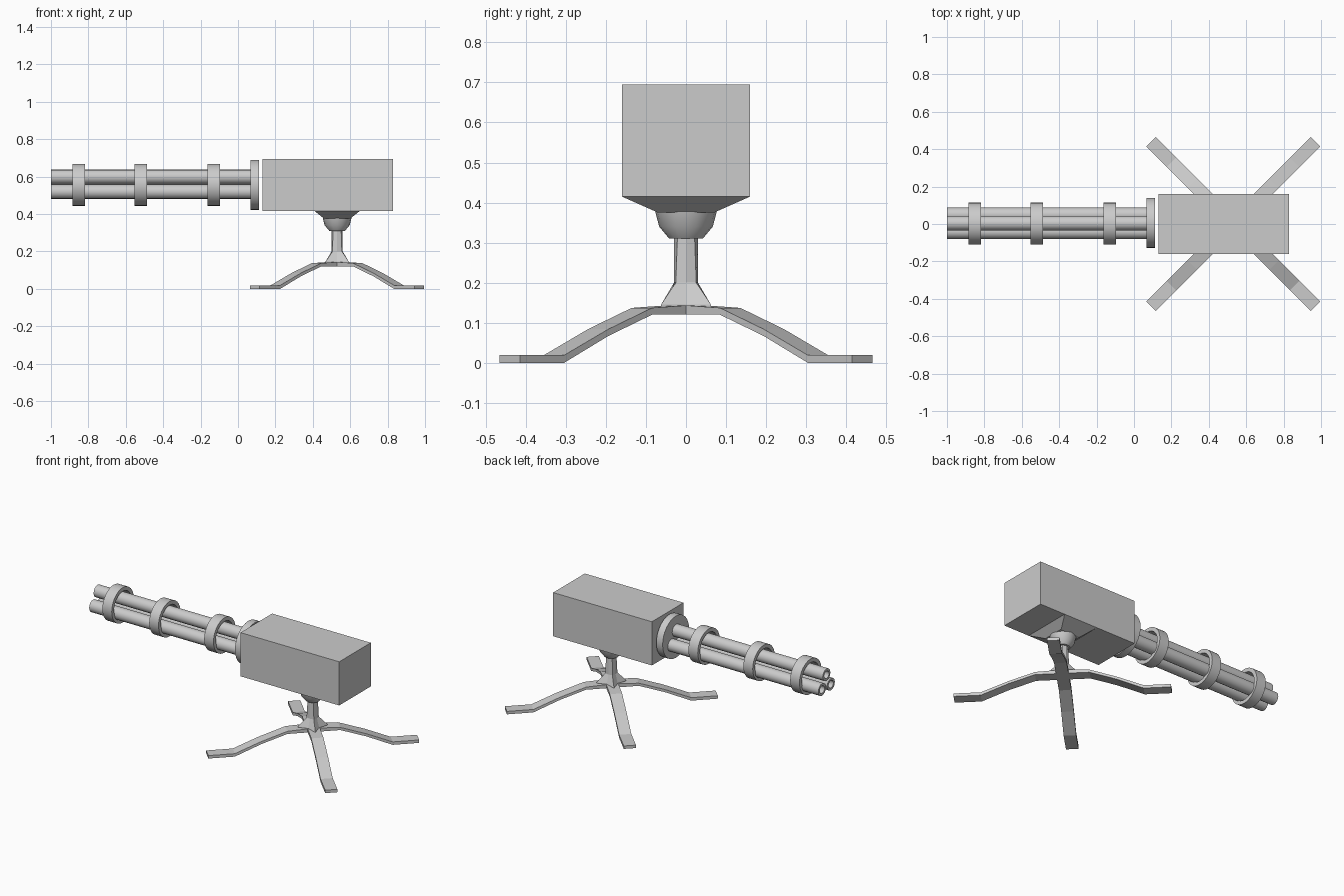
import bpy, bmesh, math
from mathutils import Vector

if "Cube" in bpy.data.objects:
    bpy.data.objects.remove(bpy.data.objects["Cube"])

CX = 0.53          # stand axis
BZ = 0.556         # barrel axis height


def make(name, verts, faces, smooth=False):
    me = bpy.data.meshes.new(name)
    bm = bmesh.new()
    vs = [bm.verts.new(v) for v in verts]
    for f in faces:
        bm.faces.new([vs[i] for i in f])
    bmesh.ops.recalc_face_normals(bm, faces=bm.faces)
    bm.to_mesh(me)
    bm.free()
    ob = bpy.data.objects.new(name, me)
    bpy.context.collection.objects.link(ob)
    if smooth:
        bpy.ops.object.select_all(action='DESELECT')
        ob.select_set(True)
        bpy.context.view_layer.objects.active = ob
        bpy.ops.object.shade_smooth_by_angle(angle=math.radians(40))
    return ob


def loft(name, rings, caps=True, smooth=False):
    """Skin equal-length rings; without caps the last ring joins the first."""
    n, m = len(rings[0]), len(rings)
    faces = []
    for k in range(m - 1 if caps else m):
        a, b = k * n, (k + 1) % m * n
        faces += [(a + i, a + (i + 1) % n, b + (i + 1) % n, b + i) for i in range(n)]
    if caps:
        faces += [tuple(range(n)), tuple(range((m - 1) * n, m * n))]
    return make(name, [v for r in rings for v in r], faces, smooth)


def x_circle(x, r, y, z, n):
    return [(x, y + r * math.cos(2 * math.pi * i / n), z + r * math.sin(2 * math.pi * i / n))
            for i in range(n)]


def z_circle(z, r, n, r_odd=None):
    out = []
    for i in range(n):
        a = 2 * math.pi * i / n
        q = r_odd if (r_odd and i % 2) else r
        out.append((CX + q * math.cos(a), q * math.sin(a), z))
    return out


def rect(z, hx, hy, cx=CX):
    return [(cx - hx, -hy, z), (cx + hx, -hy, z), (cx + hx, hy, z), (cx - hx, hy, z)]


def tube(name, x0, x1, r_out, r_in, y, z, n):
    return loft(name, [x_circle(x0, r_out, y, z, n), x_circle(x1, r_out, y, z, n),
                       x_circle(x1, r_in, y, z, n), x_circle(x0, r_in, y, z, n)],
                caps=False, smooth=True)


# Body housing and tapered mount below it
loft("housing", [rect(0.415, 0.35, 0.16, 0.48), rect(0.695, 0.35, 0.16, 0.48)])
loft("mount_taper", [rect(0.375, 0.07, 0.07), rect(0.415, 0.12, 0.16)])

# Half-ball swivel
loft("swivel_ball", [z_circle(0.31, 0.042, 16), z_circle(0.34, 0.067, 16),
                     z_circle(0.378, 0.077, 16)], smooth=True)

# Post, flaring towards the four legs
loft("post", [z_circle(0.13, 0.045, 8, 0.088), z_circle(0.145, 0.045, 8, 0.088),
              z_circle(0.20, 0.03, 8, 0.036), z_circle(0.32, 0.03, 8)])

# Four bent legs: (radius, bottom z, top z)
PROFILE = [(0.0, 0.12, 0.145), (0.156, 0.12, 0.137), (0.31, 0.067, 0.084),
           (0.466, 0.0, 0.019), (0.622, 0.0, 0.019)]
for k in range(4):
    a = math.pi / 4 + k * math.pi / 2
    d = Vector((math.cos(a), math.sin(a), 0))
    s = Vector((-d.y, d.x, 0)) * 0.036
    c = Vector((CX, 0, 0))
    loft(f"leg_{k + 1}", [[c + d * r + s * sgn + Vector((0, 0, z))
                           for sgn, z in ((-1, lo), (1, lo), (1, hi), (-1, hi))]
                          for r, lo, hi in PROFILE])

# Back plate of the barrel cluster
loft("barrel_plate", [x_circle(0.068, 0.134, 0.006, BZ, 32),
                      x_circle(0.113, 0.134, 0.006, BZ, 32)], smooth=True)

# Three barrels in a triangle
for k in range(3):
    a = math.pi / 2 + k * 2 * math.pi / 3
    tube(f"barrel_{k + 1}", -1.0, 0.07, 0.039, 0.024,
         0.004 + 0.052 * math.cos(a), 0.546 + 0.052 * math.sin(a), 16)

# Clamp rings around the barrels
for k, x in enumerate((-0.852, -0.52, -0.13)):
    tube(f"clamp_ring_{k + 1}", x - 0.033, x + 0.033, 0.112, 0.088, 0.002, BZ, 32)
